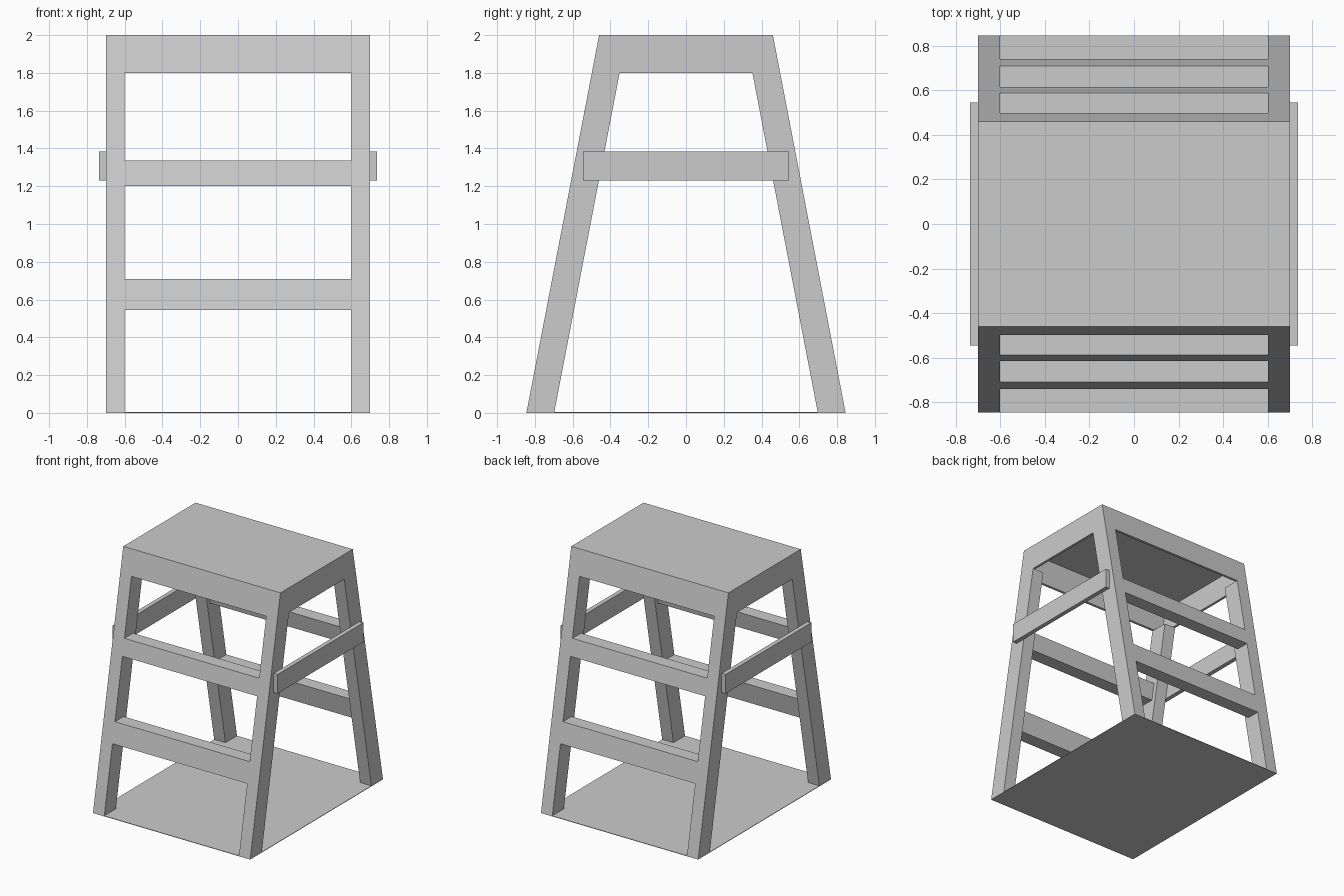
import bpy, bmesh

if "Cube" in bpy.data.objects:
    bpy.data.objects.remove(bpy.data.objects["Cube"])


def outer(z):
    """Half depth of the tapered frame at height z."""
    return 0.845 - 0.1925 * z


def prism(name, profile, x0, x1, mirror=(False, False)):
    """Extrude a (y, z) side profile from x0 to x1, optionally mirrored."""
    bm = bmesh.new()
    face = bm.faces.new([bm.verts.new((x0, y, z)) for y, z in profile])
    ext = bmesh.ops.extrude_face_region(bm, geom=[face])
    for v in ext["geom"]:
        if isinstance(v, bmesh.types.BMVert):
            v.co.x = x1
    bmesh.ops.recalc_face_normals(bm, faces=bm.faces[:])
    mesh = bpy.data.meshes.new(name)
    bm.to_mesh(mesh)
    bm.free()
    ob = bpy.data.objects.new(name, mesh)
    bpy.context.collection.objects.link(ob)
    if any(mirror):
        mod = ob.modifiers.new("Mirror", "MIRROR")
        mod.use_axis = (mirror[0], mirror[1], False)
        mod.use_mirror_merge = False
    return ob


def sloped(z0, z1, depth):
    """Front-side profile following the slope of the frame."""
    return [(-outer(z0), z0), (-outer(z0) + depth, z0),
            (-outer(z1) + depth, z1), (-outer(z1), z1)]


# Four splayed legs
prism("legs", sloped(0, 1.8, 0.147), 0.6, 0.7, (True, True))

# Front and back rungs
for name, z0, z1 in (("lower_rungs", 0.545, 0.71), ("upper_rungs", 1.2, 1.335)):
    prism(name, sloped(z0, z1, 0.11), -0.6, 0.6, (False, True))

# Hollow apron below the top
prism("apron_front_back", sloped(1.8, 1.99, 0.02), -0.7, 0.7, (False, True))
a, b = outer(1.8), outer(1.99)
prism("apron_sides", [(-a, 1.8), (a, 1.8), (b, 1.99), (-b, 1.99)], 0.68, 0.7, (True, False))

# Thin top panel and floor panel
for name, z0, z1 in (("top_panel", 1.99, 2.0), ("floor_panel", 0.0, 0.004)):
    a, b = outer(z0), outer(z1)
    prism(name, [(-a, z0), (a, z0), (b, z1), (-b, z1)], -0.7, 0.7)

# Side rails outside the legs
prism("side_rails", [(-0.545, 1.23), (0.545, 1.23), (0.545, 1.385), (-0.545, 1.385)],
      0.7, 0.735, (True, False))
